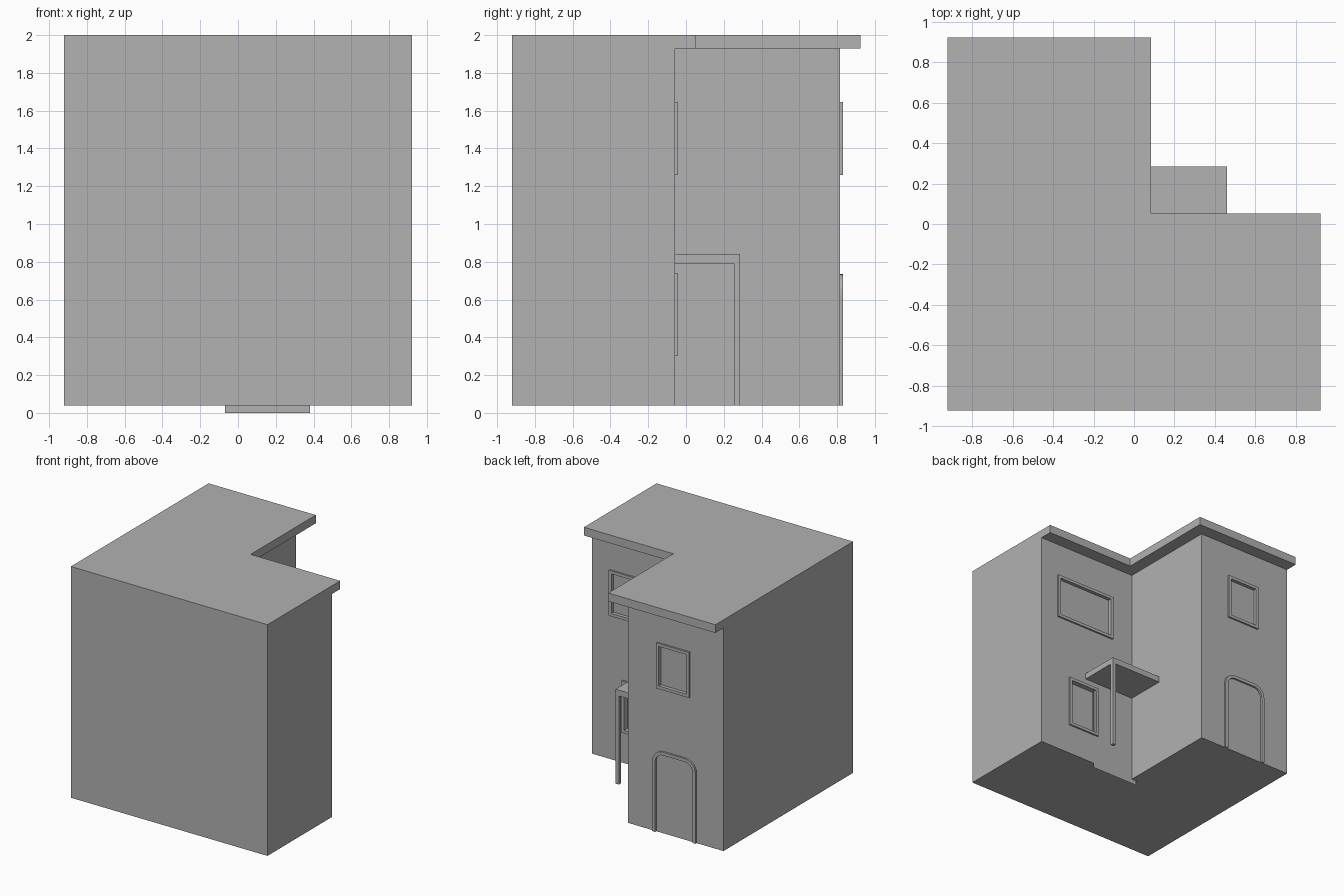
import bpy, bmesh, math

if "Cube" in bpy.data.objects:
    bpy.data.objects.remove(bpy.data.objects["Cube"])

grey = bpy.data.materials.new("plain grey")
grey.diffuse_color = (0.445, 0.445, 0.445, 1)
grey.use_nodes = True
grey.node_tree.nodes["Principled BSDF"].inputs["Base Color"].default_value = grey.diffuse_color

BASE, EAVE, TOP = 0.04, 1.93, 2.0
S = 0.922             # half width of the plan
WING_X = -0.025       # side wall of the rear wing
INNER_Y = -0.057      # rear wall of the main block
REAR_Y = 0.815        # rear wall of the wing
HANG = 0.108          # roof overhang


def prism(name, pts, direction, hide=False):
    """Extrude a closed 3D outline along a direction."""
    me = bpy.data.meshes.new(name)
    bm = bmesh.new()
    face = bm.faces.new([bm.verts.new(p) for p in pts])
    if any(direction):
        res = bmesh.ops.extrude_face_region(bm, geom=[face], use_keep_orig=True)
        verts = [g for g in res["geom"] if isinstance(g, bmesh.types.BMVert)]
        bmesh.ops.translate(bm, verts=verts, vec=direction)
        bmesh.ops.recalc_face_normals(bm, faces=bm.faces)
    bm.to_mesh(me)
    bm.free()
    me.materials.append(grey)
    ob = bpy.data.objects.new(name, me)
    bpy.context.collection.objects.link(ob)
    ob.hide_render = hide
    return ob


def box(name, x0, x1, y0, y1, z0, z1, hide=False):
    pts = [(x0, y0, z0), (x1, y0, z0), (x1, y1, z0), (x0, y1, z0)]
    return prism(name, pts, (0, 0, z1 - z0), hide)


def l_shape(name, grow, z0, z1):
    """L-shaped plan; grow pushes out only the rear-facing edges."""
    x, yi, yr = WING_X + grow, INNER_Y + grow, REAR_Y + grow
    plan = [(-S, -S), (S, -S), (S, yi), (x, yi), (x, yr), (-S, yr)]
    return prism(name, [(px, py, z0) for px, py in plan], (0, 0, z1 - z0))


# House body and flat overhanging roof
walls = l_shape("walls", 0, BASE, EAVE)
l_shape("roof", HANG, EAVE, TOP)


def window(name, x0, x1, wall_y, z0, z1, recess, w=0.025, out=0.015):
    """Raised frame around a pane set back into the wall."""
    cutter = box(name + "_cutter", x0 + w, x1 - w, wall_y - recess, wall_y + 0.1,
                 z0 + w, z1 - w, hide=True)
    mod = walls.modifiers.new(name, "BOOLEAN")
    mod.operation = "DIFFERENCE"
    mod.solver = "EXACT"
    mod.object = cutter
    cutter.hide_viewport = True
    y1 = wall_y + out
    box(name + "_frame_left", x0, x0 + w, wall_y, y1, z0, z1)
    box(name + "_frame_right", x1 - w, x1, wall_y, y1, z0, z1)
    box(name + "_frame_bottom", x0 + w, x1 - w, wall_y, y1, z0, z0 + w)
    box(name + "_frame_top", x0 + w, x1 - w, wall_y, y1, z1 - w, z1)


window("upper_wide_window", 0.18, 0.755, INNER_Y, 1.26, 1.645, 0.015)
window("lower_window", 0.335, 0.635, INNER_Y, 0.30, 0.74, 0.03)
window("wing_window", -0.61, -0.30, REAR_Y, 1.26, 1.645, 0.015)


# Rounded doorway surround on the wing
def arch(x0, x1, top, r, n=6):
    pts = [(x0, BASE)]
    for cx, start in ((x0 + r, math.pi), (x1 - r, math.pi / 2)):
        for i in range(n + 1):
            a = start - i * math.pi / 2 / n
            pts.append((cx + r * math.cos(a), top - r + r * math.sin(a)))
    return pts + [(x1, BASE)]


outline = arch(-0.67, -0.265, 0.735, 0.10) + arch(-0.643, -0.292, 0.708, 0.073)[::-1]
prism("doorway_surround", [(x, REAR_Y, z) for x, z in outline], (0, 0.016, 0))

# Flat door sheet reaching below the walls
prism("door", [(-0.07, INNER_Y + 0.001, 0), (-0.07, INNER_Y + 0.001, 0.72),
               (0.38, INNER_Y + 0.001, 0.72), (0.38, INNER_Y + 0.001, 0)][:4], (0, 0, 0))

# Porch canopy with its corner post
box("canopy", WING_X, 0.46, INNER_Y, 0.285, 0.79, 0.84)
box("canopy_post", 0.43, 0.46, 0.255, 0.285, BASE, 0.79)
